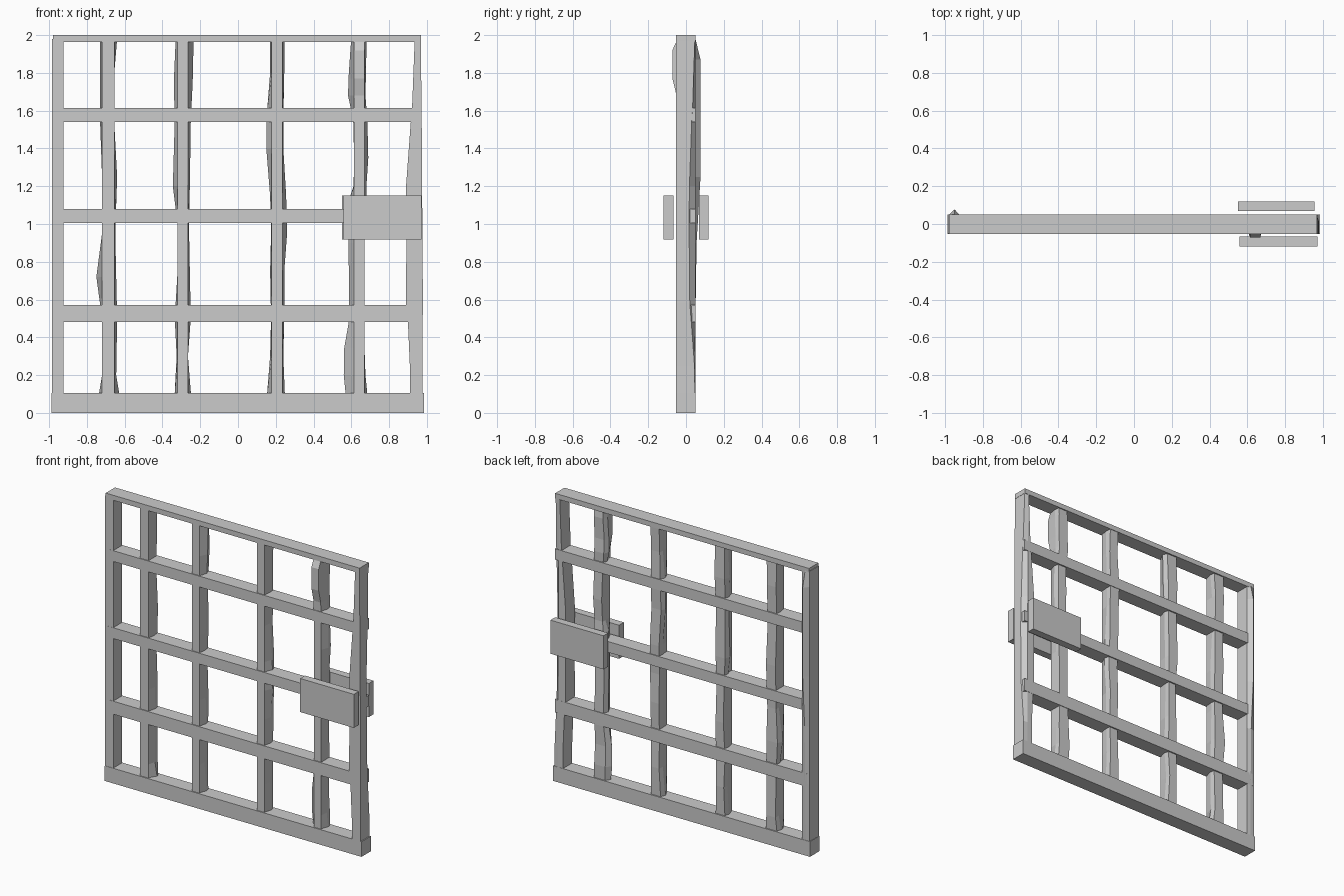
import bpy, bmesh


def finish(name, bm):
    bmesh.ops.recalc_face_normals(bm, faces=bm.faces[:])
    me = bpy.data.meshes.new(name)
    bm.to_mesh(me)
    bm.free()
    ob = bpy.data.objects.new(name, me)
    bpy.context.collection.objects.link(ob)
    return ob


def box(name, x0, x1, y0, y1, z0, z1):
    bm = bmesh.new()
    bmesh.ops.create_cube(bm, size=1)
    for v in bm.verts:
        v.co = (x0 if v.co.x < 0 else x1, y0 if v.co.y < 0 else y1, z0 if v.co.z < 0 else z1)
    return finish(name, bm)


def loft(name, sections):
    """Join rings of (x, y, z) points into a closed faceted beam."""
    bm = bmesh.new()
    rings = [[bm.verts.new(p) for p in s] for s in sections]
    n = len(rings[0])
    for a, b in zip(rings, rings[1:]):
        for i in range(n):
            j = (i + 1) % n
            bm.faces.new((a[i], a[j], b[j], b[i]))
    bm.faces.new(rings[0])
    bm.faces.new(rings[-1])
    return finish(name, bm)


def rough_bar(name, fx0, fx1, rows, front=None):
    """Straight front face, uneven sides: rows are (z, left, right)."""
    front = front or {}
    secs = []
    for k, (z, l, r) in enumerate(rows):
        yf = front.get(z, -0.045)
        yb = 0.047 if k % 2 else 0.04
        l, r = min(l, fx0), max(r, fx1)
        secs.append([(fx0, yf, z), (fx1, yf, z), (r, 0.01, z),
                     ((r + fx1) / 2, yb, z), ((l + fx0) / 2, yb, z), (l, 0.01, z)])
    return loft(name, secs)


# Horizontal rails
box("bottom_rail", -0.987, 0.985, -0.052, 0.05, 0, 0.105)
box("top_rail", -0.98, 0.97, -0.052, 0.05, 1.965, 2.0)
for i, (z0, z1) in enumerate([(0.48, 0.57), (1.005, 1.08), (1.54, 1.615)]):
    box(f"cross_rail_{i + 1}", -0.965, 0.972, -0.051, 0.05, z0, z1)

# Uneven vertical bars
rough_bar("vertical_bar_1", -0.72, -0.655, [
    (0.05, -.745, -.62), (0.2, -.72, -.645), (0.5, -.72, -.64), (0.72, -.75, -.645),
    (0.95, -.72, -.65), (1.25, -.72, -.64), (1.53, -.73, -.66), (1.8, -.73, -.655), (1.98, -.73, -.64)])
rough_bar("vertical_bar_2", -0.32, -0.265, [
    (0.05, -.338, -.245), (0.3, -.325, -.265), (0.5, -.335, -.25), (0.75, -.32, -.255),
    (1.0, -.32, -.26), (1.2, -.345, -.255), (1.55, -.335, -.25), (1.75, -.34, -.24), (1.98, -.33, -.235)])
rough_bar("vertical_bar_3", 0.178, 0.235, [
    (0.05, .15, .25), (0.3, .17, .24), (0.5, .175, .245), (0.75, .17, .245), (0.95, .175, .26),
    (1.15, .17, .255), (1.4, .15, .24), (1.55, .15, .24), (1.8, .17, .245), (1.98, .17, .245)])
rough_bar("vertical_bar_4", 0.615, 0.67, [
    (0.05, .575, .69), (0.2, .56, .675), (0.34, .562, .67), (0.5, .59, .67), (0.9, .585, .67),
    (1.13, .588, .68), (1.2, .612, .68), (1.35, .615, .69), (1.55, .61, .685), (1.68, .583, .675),
    (1.77, .585, .677), (1.92, .595, .68), (1.98, .6, .68)],
    {1.68: -0.05, 1.77: -0.072, 1.92: -0.072})

# Left post with a ridge on the upper back
loft("left_post", [
    [(-0.985, -0.05, z), (-0.923, -0.05, z), (-0.923, 0.047, z), (-0.95, yb, z), (-0.983, 0.047, z)]
    for z, yb in [(0.02, .048), (0.5, .05), (0.9, .056), (1.25, .077), (1.87, .077), (1.98, .05)]])

# Right post with wavy inner edge and a worn outer back corner
loft("right_post", [
    [(xi, -0.052, z), (xo, -0.052, z), (xo, yc, z), (xo - 0.03, 0.049, z), (xi, 0.049, z)]
    for z, xi, xo, yc in [
        (0.05, .91, .978, .048), (0.25, .91, .977, .045), (0.48, .90, .978, .028), (0.58, .89, .979, .02),
        (1.0, .892, .977, .016), (1.2, .89, .974, .018), (1.54, .915, .973, .03), (1.62, .922, .972, .035),
        (1.98, .936, .968, .047)]])

# Lock plates on both sides
box("front_lock_plate", 0.56, 0.972, -0.118, -0.065, 0.917, 1.15)
box("back_lock_plate", 0.55, 0.957, 0.068, 0.12, 0.917, 1.15)
